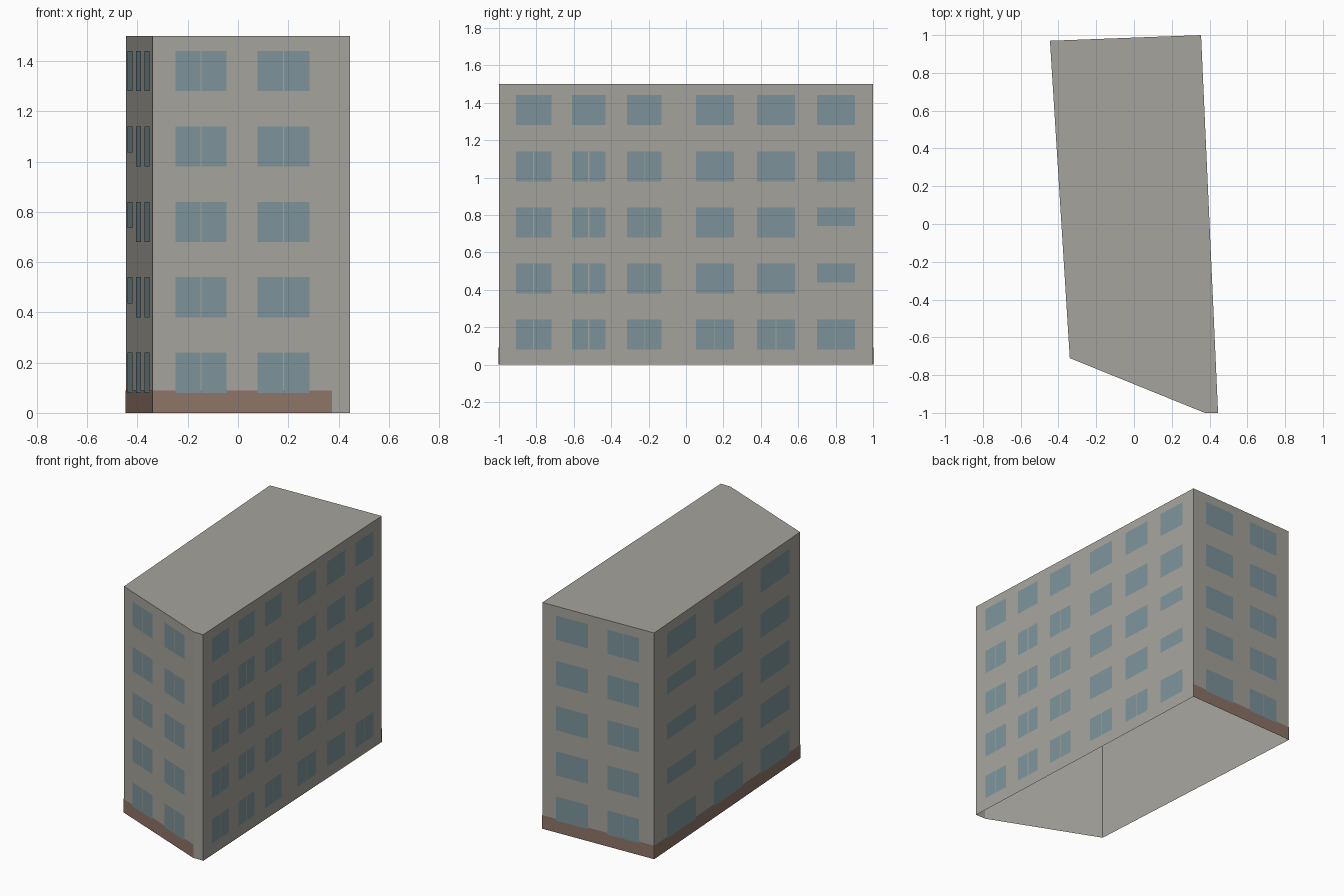
import bpy, bmesh
from mathutils import Vector

cube = bpy.data.objects.get("Cube")
if cube:
    bpy.data.objects.remove(cube, do_unlink=True)


def material(name, colour):
    m = bpy.data.materials.new(name)
    m.use_nodes = True
    rgba = (*colour, 1.0)
    m.diffuse_color = rgba
    m.node_tree.nodes["Principled BSDF"].inputs["Base Color"].default_value = rgba
    return m


PLASTER = material("warm grey plaster", (0.38, 0.37, 0.335))
GLASS = material("blue grey glass", (0.205, 0.295, 0.325))
BASE = material("brown plinth", (0.275, 0.178, 0.135))

HEIGHT = 1.5
FLOORS = 5
STOREY, SILL, WINDOW = 0.3, 0.08, 0.16

# Footprint corners, counterclockwise from the front left
CORNERS = [Vector(c) for c in ((-0.34, -0.71), (0.375, -1.0), (0.445, -1.0),
                               (0.355, 1.0), (-0.445, 0.97))]


def make_object(name, bm, mat):
    mesh = bpy.data.meshes.new(name)
    bm.to_mesh(mesh)
    bm.free()
    mesh.materials.append(mat)
    ob = bpy.data.objects.new(name, mesh)
    bpy.context.collection.objects.link(ob)
    return ob


def panel(bm, wall, u0, u1, z0, z1, lift):
    """Outward-facing rectangle on a wall, between two fractions of its length."""
    a, b = CORNERS[wall], CORNERS[(wall + 1) % len(CORNERS)]
    d = (b - a).normalized()
    out = Vector((d.y, -d.x)) * lift
    p, q = a.lerp(b, u0) + out, a.lerp(b, u1) + out
    bm.faces.new([bm.verts.new((v.x, v.y, z))
                  for v, z in ((p, z0), (q, z0), (q, z1), (p, z1))])


# Walls and flat roof, open underneath
bm = bmesh.new()
low = [bm.verts.new((c.x, c.y, 0)) for c in CORNERS]
top = [bm.verts.new((c.x, c.y, HEIGHT)) for c in CORNERS]
for i in range(len(CORNERS)):
    j = (i + 1) % len(CORNERS)
    bm.faces.new((low[i], low[j], top[j], top[i]))
bm.faces.new(top)
make_object("walls_and_roof", bm, PLASTER)

# Plinth band on the front, back and left walls
FRONT, RIGHT, BACK, LEFT = 0, 2, 3, 4
bm = bmesh.new()
for wall in (FRONT, BACK, LEFT):
    panel(bm, wall, 0, 1, 0, 0.09, 0.002)
make_object("plinth", bm, BASE)


def window_wall(name, wall, columns, split, raised):
    """Grid of windows; split gives the mullion gap, raised lifts the sill."""
    bm = bmesh.new()
    for col, (u0, u1) in enumerate(columns):
        for row in range(FLOORS):
            z0 = SILL + row * STOREY
            z1 = z0 + WINDOW
            z0 += raised(col, row)
            gap = split(col, row) / 2
            mid = (u0 + u1) / 2
            spans = ((u0, mid - gap), (mid + gap, u1)) if gap else ((u0, u1),)
            for s, e in spans:
                panel(bm, wall, s, e, z0, z1, 0.004)
    make_object(name, bm, GLASS)


def level(col, row):
    return 0


def right_split(col, row):
    if col < 3 and row < 4:
        return 0.005 if col == 1 else 0.002
    return 0.002 if row == 0 else 0


window_wall("front_windows", FRONT, ((0.131, 0.414), (0.587, 0.876)),
            lambda c, r: 0.005, level)
window_wall("right_windows", RIGHT,
            ((0.045, 0.14), (0.195, 0.285), (0.342, 0.435),
             (0.526, 0.628), (0.69, 0.791), (0.85, 0.952)),
            right_split, lambda c, r: 0.06 if c == 5 and r in (1, 2) else 0)
window_wall("back_windows", BACK, ((0.125, 0.413), (0.587, 0.87)),
            lambda c, r: 0.005 if c == 1 else 0, level)
window_wall("left_windows", LEFT, ((0.083, 0.283), (0.407, 0.605), (0.724, 0.924)),
            lambda c, r: 0, lambda c, r: 0.055 if c == 0 and r in (1, 2, 3) else 0)
